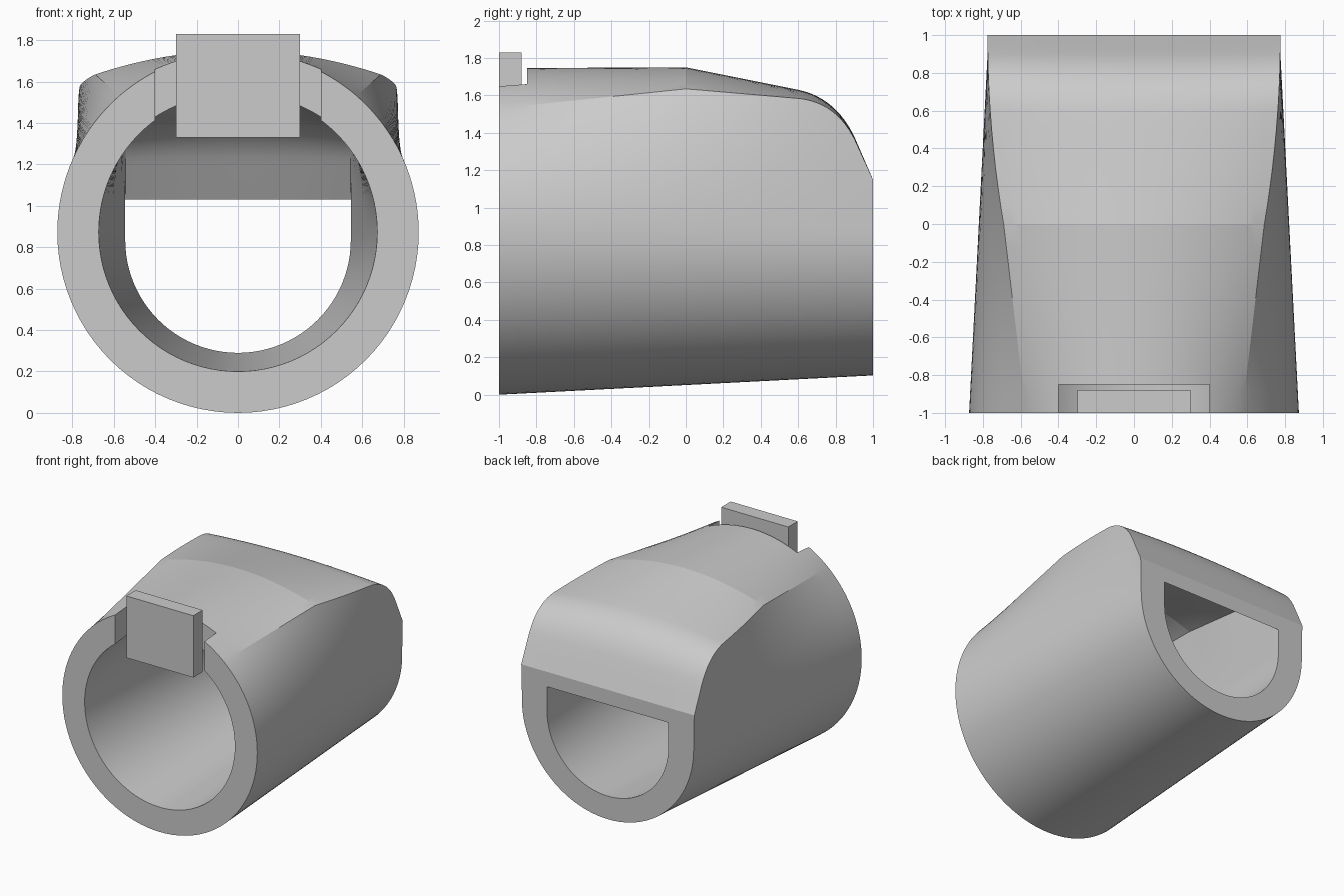
import bpy, bmesh
from math import sin, cos, pi, radians

if "Cube" in bpy.data.objects:
    bpy.data.objects.remove(bpy.data.objects["Cube"], do_unlink=True)

grey = bpy.data.materials.new("light_grey")
grey.use_nodes = True
grey.diffuse_color = (0.6, 0.6, 0.6, 1)
grey.node_tree.nodes["Principled BSDF"].inputs["Base Color"].default_value = (0.6, 0.6, 0.6, 1)

CZ = 0.873               # height of the bore axis
CORNER = radians(49)     # where the shoulder crease meets the front circle
NB, NS, NT = 24, 16, 16  # points on the bottom quarter, side and half of the top


def mix(a, b, t):
    return a + (b - a) * t


def bezier(a, b, c, t):
    return mix(mix(a, b, t), mix(b, c, t), t)


def roof(y, flat, knee, bend, low, end):
    """Height of the roof ridge: slope, rounded shoulder, straight drop."""
    if y <= 0.6:
        return mix(flat, knee, y / 0.6)
    if y <= 0.9:
        # solve the curve parameter for this station
        lo, hi = 0.0, 1.0
        for _ in range(30):
            t = (lo + hi) / 2
            if bezier(0.6, 0.8, 0.9, t) < y:
                lo = t
            else:
                hi = t
        return bezier(knee, bend, low, lo)
    return mix(low, end, (y - 0.9) / 0.1)


def half_section(y, r, cz, cx, top, drop):
    """Right half of a section from bottom centre to top centre."""
    pts = [(r * sin(a), cz - r * cos(a)) for a in (pi / 2 * i / NB for i in range(NB))]
    zc = top - drop
    for i in range(NS):
        t = i / NS
        pts.append((bezier(r, r, cx, t), bezier(cz, mix(cz, zc, 0.5), zc, t)))
    for i in range(NT + 1):
        u = 1 - i / NT
        pts.append((cx * u, top - drop * u * u))
    return pts


def half_circle(r):
    angles = [-pi / 2 + pi / 2 * i / NB for i in range(NB)]
    angles += [CORNER * i / NS for i in range(NS)]
    angles += [mix(CORNER, pi / 2, i / NT) for i in range(NT + 1)]
    return [(r * cos(a), CZ + r * sin(a)) for a in angles]


def outer(y):
    q = max(y, 0)
    return half_section(q, mix(0.8215, 0.77, q), CZ, 0.69 + 0.085 * (1 - (1 - q) ** 2),
                        roof(q, 1.75, 1.63, 1.588, 1.38, 1.15), 0.115 * (1 - q))


def inner(y):
    q = max(y, 0)
    return half_section(q, mix(0.609, 0.545, q), mix(0.854, 0.835, q), mix(0.53, 0.545, q),
                        roof(q, 1.55, 1.43, 1.39, 1.2, 1.03), 0.1 * (1 - q))


def ring(bm, y, shape, radius):
    half = shape(y)
    if y < 0:
        half = [(mix(a[0], b[0], -y), mix(a[1], b[1], -y))
                for a, b in zip(half, half_circle(radius))]
    pts = half + [(-x, z) for x, z in half[-2:0:-1]]
    return [bm.verts.new((x, y, z)) for x, z in pts]


def bridge(bm, a, b):
    n = len(a)
    for i in range(n):
        bm.faces.new((a[i], a[(i + 1) % n], b[(i + 1) % n], b[i]))


def finish(bm, name):
    bmesh.ops.recalc_face_normals(bm, faces=bm.faces[:])
    me = bpy.data.meshes.new(name)
    bm.to_mesh(me)
    bm.free()
    ob = bpy.data.objects.new(name, me)
    bpy.context.collection.objects.link(ob)
    me.materials.append(grey)
    return ob


def box(name, lo, hi):
    bm = bmesh.new()
    bmesh.ops.create_cube(bm, size=1)
    for v in bm.verts:
        v.co = [mix(l, h, c + 0.5) for l, h, c in zip(lo, hi, v.co)]
    return finish(bm, name)


# Hollow sleeve: outer and inner lofts joined by a rim at each end
stations = [-1 + i / 8 for i in range(8)] + [0.1 * i for i in range(6)]
stations += [0.6 + 0.025 * i for i in range(12)] + [0.9, 0.95, 1.0]
bm = bmesh.new()
skins = [[ring(bm, y, shape, r) for y in stations]
         for shape, r in ((outer, 0.873), (inner, 0.673))]
for skin in skins:
    for a, b in zip(skin, skin[1:]):
        bridge(bm, a, b)
for end in (0, -1):
    bridge(bm, skins[0][end], skins[1][end])
sleeve = finish(bm, "sleeve_body")

# Notch through the top of the front rim
cutter = box("notch_cutter", (-0.4, -1.1, 1.2), (0.4, -0.85, 2))
cutter.hide_render = True
cut = sleeve.modifiers.new("notch", "BOOLEAN")
cut.operation = "DIFFERENCE"
cut.solver = "EXACT"
cut.object = cutter
bpy.context.view_layer.objects.active = sleeve
for ob in bpy.context.selected_objects:
    ob.select_set(False)
sleeve.select_set(True)
bpy.ops.object.modifier_apply(modifier="notch")
bpy.data.objects.remove(cutter, do_unlink=True)
bpy.ops.object.shade_smooth_by_angle(angle=radians(10))

# Upright sight plate standing in the notch
box("front_plate", (-0.3, -1, 1.33), (0.3, -0.88, 1.83))
